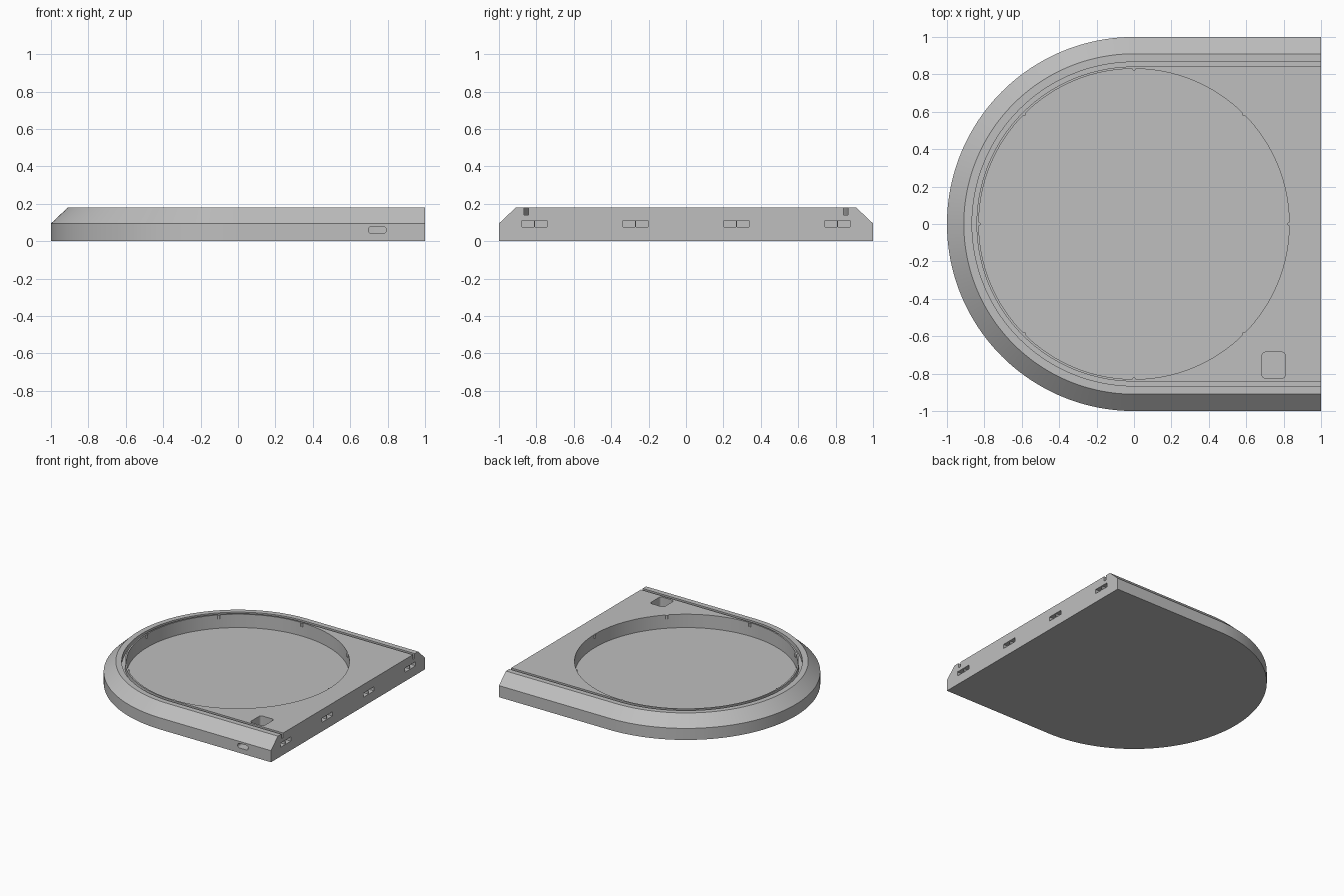
import bpy
import bmesh
from math import cos, sin, pi, radians
from mathutils import Vector

if "Cube" in bpy.data.objects:
    bpy.data.objects.remove(bpy.data.objects["Cube"])

HEIGHT = 0.18
SHOULDER = 0.095
FLOOR = 0.07

grey = bpy.data.materials.new("plain_grey")
grey.use_nodes = True
grey.diffuse_color = (0.52, 0.52, 0.52, 1)
grey.node_tree.nodes["Principled BSDF"].inputs["Base Color"].default_value = grey.diffuse_color


def loft(name, rings):
    """Closed solid through matching rings of points."""
    bm = bmesh.new()
    loops = [[bm.verts.new(p) for p in ring] for ring in rings]
    n = len(loops[0])
    for a, b in zip(loops, loops[1:]):
        for i in range(n):
            j = (i + 1) % n
            bm.faces.new((a[i], a[j], b[j], b[i]))
    bm.faces.new(loops[0])
    bm.faces.new(loops[-1])
    bmesh.ops.recalc_face_normals(bm, faces=bm.faces)
    mesh = bpy.data.meshes.new(name)
    bm.to_mesh(mesh)
    bm.free()
    mesh.materials.append(grey)
    obj = bpy.data.objects.new(name, mesh)
    bpy.context.collection.objects.link(obj)
    return obj


def arch(r, end, segments=96):
    """Half circle on the left with straight sides running to x = end."""
    arc = [(r * cos(t), r * sin(t)) for t in
           (pi / 2 + pi * i / segments for i in range(segments + 1))]
    return [(end, r)] + arc + [(end, -r)]


def circle(r, cx=0, cy=0, n=128):
    return [(cx + r * cos(2 * pi * i / n), cy + r * sin(2 * pi * i / n)) for i in range(n)]


def rounded(cx, cy, w, h, r, steps=6):
    """Rounded rectangle outline."""
    pts = []
    for k, (sx, sy) in enumerate([(1, 1), (-1, 1), (-1, -1), (1, -1)]):
        for i in range(steps + 1):
            t = pi / 2 * (k + i / steps)
            pts.append((cx + sx * (w / 2 - r) + r * cos(t), cy + sy * (h / 2 - r) + r * sin(t)))
    return pts


def upright(name, pts, z0, z1):
    return loft(name, [[(x, y, z) for x, y in pts] for z in (z0, z1)])


def box(name, low, high):
    pts = [(low[0], low[1]), (high[0], low[1]), (high[0], high[1]), (low[0], high[1])]
    return upright(name, pts, low[2], high[2])


def carve(target, cutter):
    mod = target.modifiers.new("cut", "BOOLEAN")
    mod.operation = "DIFFERENCE"
    mod.solver = "EXACT"
    mod.object = cutter
    bpy.context.view_layer.objects.active = target
    bpy.ops.object.modifier_apply(modifier=mod.name)
    bpy.data.objects.remove(cutter)


# Body with a chamfered rim
body = loft("base_body", [[(x, y, z) for x, y in arch(r, 1)]
                          for r, z in ((1, 0), (1, SHOULDER), (0.91, HEIGHT))])

# Groove following the rim
groove = arch(0.866, 1.1) + arch(0.842, 1.1)[::-1]
carve(body, upright("groove_cutter", groove, 0.14, 0.3))

# Round tray recess
carve(body, upright("tray_cutter", circle(0.83), FLOOR, 0.3))

# Rounded socket and the port that opens into it from the front
carve(body, upright("socket_cutter", rounded(0.747, -0.755, 0.125, 0.14, 0.02), 0.04, 0.3))
port = rounded(0.745, 0.06, 0.095, 0.038, 0.017)
carve(body, loft("port_cutter", [[(x, y, z) for x, z in port] for y in (-1.1, -0.8)]))

# Connector slots along the straight side, each with a thin divider
for i, y in enumerate((-0.81, -0.27, 0.27, 0.81)):
    carve(body, box("slot_cutter", (0.95, y - 0.068, 0.075), (1.1, y + 0.068, 0.11)))
    box("slot_divider_%d" % (i + 1), (0.948, y - 0.003, 0.073), (0.995, y + 0.003, 0.112))

# Small retaining nubs around the tray wall
nubs = []
for i in range(8):
    p = Vector((0.831 * cos(i * pi / 4), 0.831 * sin(i * pi / 4)))
    nubs.append(upright("tray_nub_%d" % (i + 1), circle(0.01, p.x, p.y, 16), 0.15, HEIGHT - 0.001))

# Smooth curved walls, crisp edges
bpy.ops.object.select_all(action="DESELECT")
for obj in [body] + nubs:
    obj.select_set(True)
bpy.context.view_layer.objects.active = body
bpy.ops.object.shade_smooth_by_angle(angle=radians(30))
